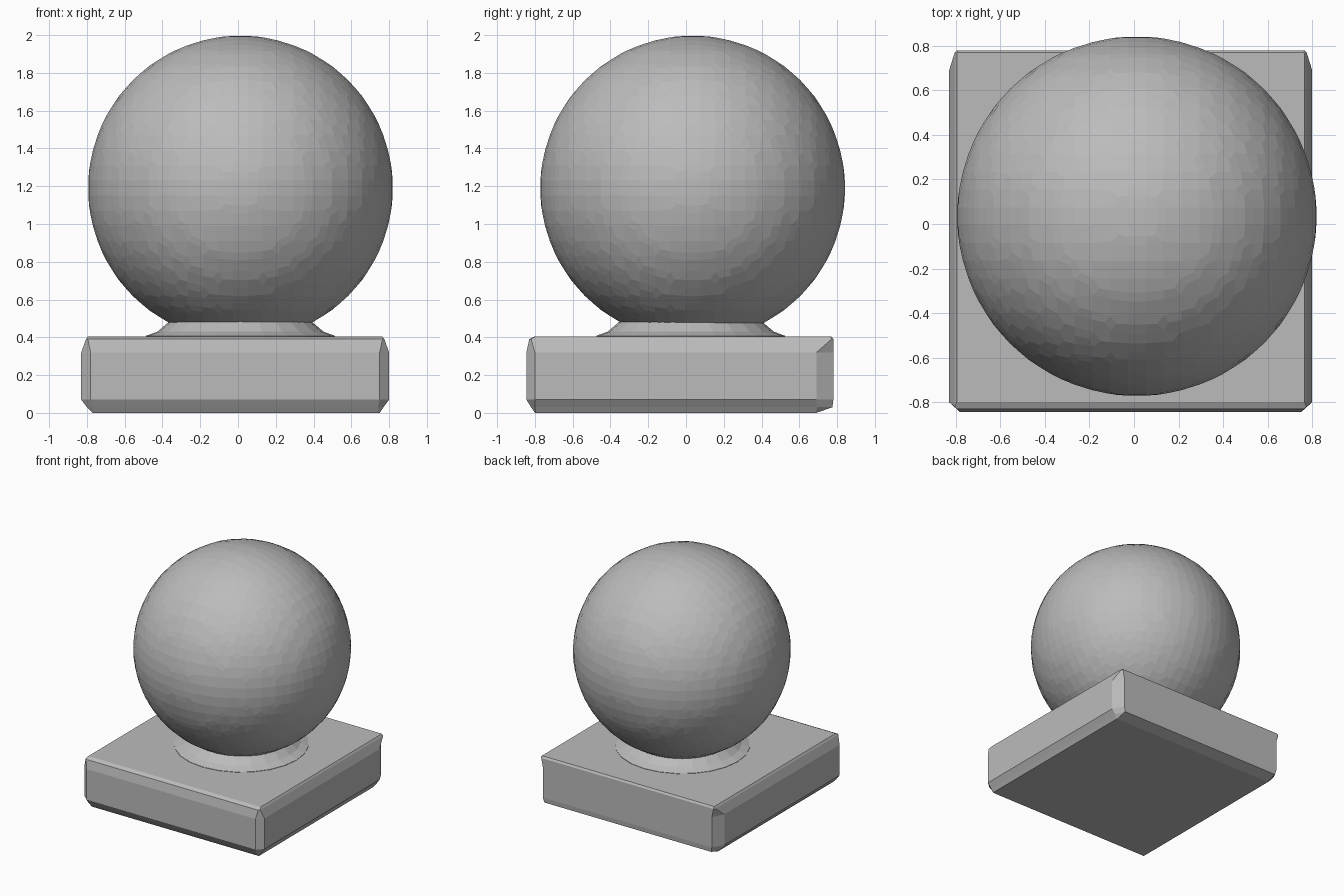
import bpy, bmesh
from math import cos, sin, tau

cube = bpy.data.objects.get("Cube")
if cube:
    bpy.data.objects.remove(cube)

grey = bpy.data.materials.new("plain grey")
grey.use_nodes = True
grey.diffuse_color = (0.5, 0.5, 0.5, 1)
grey.node_tree.nodes["Principled BSDF"].inputs["Base Color"].default_value = (0.5, 0.5, 0.5, 1)

CX, CY, RADIUS = 0.013, 0.035, 0.81


def finish(name, bm):
    bmesh.ops.recalc_face_normals(bm, faces=bm.faces)
    mesh = bpy.data.meshes.new(name)
    bm.to_mesh(mesh)
    bm.free()
    mesh.materials.append(grey)
    obj = bpy.data.objects.new(name, mesh)
    bpy.context.collection.objects.link(obj)
    return obj


def loft(name, rings):
    """Closed solid skinned through rings of equal point count."""
    bm = bmesh.new()
    loops = [[bm.verts.new(p) for p in ring] for ring in rings]
    n = len(loops[0])
    for low, high in zip(loops, loops[1:]):
        for i in range(n):
            j = (i + 1) % n
            bm.faces.new((low[i], low[j], high[j], high[i]))
    bm.faces.new(loops[0][::-1])
    bm.faces.new(loops[-1])
    return finish(name, bm)


def slab_ring(z, x0, x1, y0, y1, cut, front, back):
    """Rectangle with clipped corners at height z."""
    return [(x0 + cut, y0, z), (x1 - cut, y0, z), (x1, y0 + front, z), (x1, y1 - back, z),
            (x1 - cut, y1, z), (x0 + cut, y1, z), (x0, y1 - back, z), (x0, y0 + front, z)]


# Square plinth with uneven chamfers
loft("plinth", [
    slab_ring(0.0, -0.77, 0.75, -0.80, 0.69, 0.004, 0.004, 0.004),
    slab_ring(0.03, -0.80, 0.77, -0.82, 0.775, 0.03, 0.02, 0.08),
    slab_ring(0.07, -0.83, 0.80, -0.845, 0.78, 0.05, 0.045, 0.09),
    slab_ring(0.32, -0.83, 0.80, -0.845, 0.78, 0.05, 0.045, 0.09),
    slab_ring(0.39, -0.805, 0.775, -0.83, 0.78, 0.01, 0.01, 0.01),
    slab_ring(0.405, -0.795, 0.765, -0.80, 0.77, 0.004, 0.004, 0.004),
])

# Flared neck between plinth and ball
SIDES = 24
loft("neck", [
    [(CX + r * cos(tau * i / SIDES), CY - 0.01 + r * sin(tau * i / SIDES), z) for i in range(SIDES)]
    for z, r in ((0.38, 0.50), (0.408, 0.50), (0.43, 0.44), (0.485, 0.375))
])

# Faceted ball, its faces laid out on a regular grid
bm = bmesh.new()
bmesh.ops.create_icosphere(bm, subdivisions=5, radius=RADIUS)
ball = finish("ball", bm)
ball.location = (CX, CY, 2 - RADIUS)
remesh = ball.modifiers.new("grid facets", 'REMESH')
remesh.mode = 'VOXEL'
remesh.voxel_size = 0.08
remesh.use_smooth_shade = False
